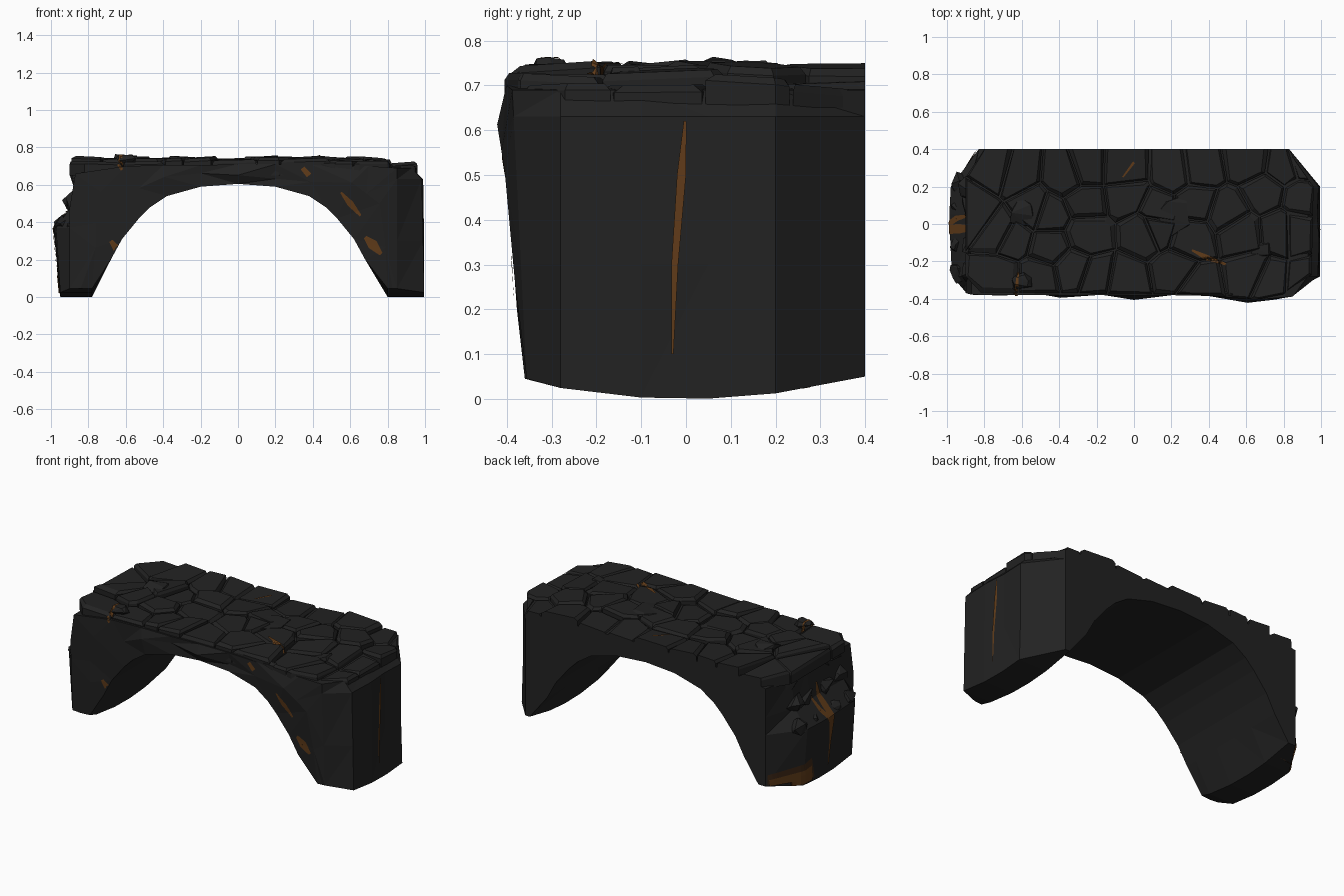
import bpy, bmesh, random
from mathutils import Vector
from mathutils.bvhtree import BVHTree

if "Cube" in bpy.data.objects:
    bpy.data.objects.remove(bpy.data.objects["Cube"])

random.seed(11)
R = random.uniform


def material(name, col):
    m = bpy.data.materials.new(name)
    m.diffuse_color = (*col, 1)
    m.use_nodes = True
    m.node_tree.nodes["Principled BSDF"].inputs["Base Color"].default_value = m.diffuse_color
    return m


ROCK = material("charcoal_rock", (0.016, 0.016, 0.016))
RUST = material("rust_vein", (0.12, 0.045, 0.010))
DARK = material("dark_rust", (0.045, 0.020, 0.008))


def finish(bm, name, mat):
    me = bpy.data.meshes.new(name)
    bm.to_mesh(me)
    me.materials.append(mat)
    ob = bpy.data.objects.new(name, me)
    bpy.context.collection.objects.link(ob)
    return ob


# ---- arch body: paired outer / inner profile points, lofted along y ----
OUTER = [(-.95, .02), (-.99, .37), (-.90, .48), (-.87, .66), (-.6, .70), (-.4, .705), (-.2, .705), (0, .71),
         (.2, .71), (.4, .705), (.7, .70), (.93, .69), (.99, .63), (.995, .3), (.995, .02)]
INNER = [(-.78, .03), (-.68, .2), (-.62, .31), (-.53, .42), (-.47, .48), (-.38, .54), (-.2, .59), (0, .605),
         (.2, .59), (.38, .54), (.47, .48), (.53, .42), (.62, .31), (.68, .2), (.80, .02)]
# station y, left limit, right limit (corners are chamfered in plan)
STATIONS = [(-.38, .90, .85), (-.28, .98, 1), (-.1, 1, 1), (.05, 1, 1), (.2, .99, 1), (.4, .83, .83)]
N = len(OUTER)


def place(x, z, y, lim_l, lim_r):
    x = max(-lim_l, min(lim_r, x))
    if z < .05:
        z = .05 * (abs(y) / .4) ** 2
    if y == -.38:                                  # leaning, bulging front
        y = -.345 - .035 * z / .7 - .025 * max(0, 1 - abs(x - .65) / .3)
    return Vector((x, y, z))


bm = bmesh.new()
outer, inner = [], []
for y, l, r in STATIONS:
    outer.append([bm.verts.new(place(x, z, y, l, r)) for x, z in OUTER])
    inner.append([bm.verts.new(place(x, z, y, l, r)) for x, z in INNER])
for j in range(len(STATIONS) - 1):
    for row in (outer, inner):
        for i in range(N - 1):
            bm.faces.new((row[j][i], row[j][i + 1], row[j + 1][i + 1], row[j + 1][i]))
    for i in (0, N - 1):
        bm.faces.new((outer[j][i], inner[j][i], inner[j + 1][i], outer[j + 1][i]))
# front is broken into facets by a jittered middle row, back is a flat cut
mid = []
for a, b in zip(outer[0], inner[0]):
    p = a.co.lerp(b.co, R(.35, .65))
    mid.append(bm.verts.new(p + Vector((0, R(-.03, .012), 0))))
for a, b in ((outer[0], mid), (mid, inner[0]), (outer[-1], inner[-1])):
    for i in range(N - 1):
        bm.faces.new((a[i], a[i + 1], b[i + 1], b[i]))
for i in (0, N - 1):
    bm.faces.new((outer[0][i], mid[i], inner[0][i]))
# roughen the ends a little
for row in outer[1:-1]:
    for v in row[1:3] + row[12:14]:
        v.co.x *= R(.985, 1.0)
bmesh.ops.recalc_face_normals(bm, faces=bm.faces)
bmesh.ops.triangulate(bm, faces=bm.faces)
finish(bm, "arch_body", ROCK)
solid = bm.copy()                                   # collects rock for vein projection


def add_to_solid(b):
    me = bpy.data.meshes.new("tmp")
    b.to_mesh(me)
    solid.from_mesh(me)
    bpy.data.meshes.remove(me)


# ---- cracked slabs on the top: cells around scattered seeds ----
def clip(poly, p, n):
    out = []
    for a, b in zip(poly, poly[1:] + poly[:1]):
        da, db = (a - p).dot(n), (b - p).dot(n)
        if da <= 0:
            out.append(a)
        if da * db < 0:
            out.append(a.lerp(b, da / (da - db)))
    return out


BOUND = [Vector(p) for p in ((-.9, -.28), (-.82, -.365), (.3, -.375), (.65, -.405), (.8, -.375), (.95, -.27),
                             (.96, .2), (.82, .4), (-.8, .4), (-.9, .25))]
seeds = [Vector((-.87 + .2 * (i + R(.1, .9)) * .95, -.37 + .19 * (j + R(.15, .85)))) for i in range(10) for j in range(4)]
slabs = bmesh.new()
for s in seeds:
    poly = BOUND
    for o in seeds:
        if o is not s and poly:
            n = (o - s).normalized()
            poly = clip(poly, (s + o) / 2 - n * .004, n)
    if len(poly) < 3:
        continue
    c = sum(poly, Vector((0, 0))) / len(poly)
    h, tx, ty = .737 + R(-.014, .014) - .18 * max(0, abs(c.x) - .68), R(-.08, .08), R(-.08, .08)

    def top(p, k, dz):
        q = c.lerp(p, k)
        q.y = p.y if p.y > .395 else q.y
        return slabs.verts.new((q.x, q.y, h + tx * (q.x - c.x) + ty * (q.y - c.y) + dz))
    rings = [[slabs.verts.new((p.x, p.y, .65)) for p in poly], [top(p, 1, -.016) for p in poly],
             [top(p, R(.78, .93), 0) for p in poly]]
    m = len(poly)
    for a, b in zip(rings, rings[1:]):
        for i in range(m):
            slabs.faces.new((a[i], a[(i + 1) % m], b[(i + 1) % m], b[i]))
    slabs.faces.new(rings[-1])
    slabs.faces.new(rings[0][::-1])
bmesh.ops.recalc_face_normals(slabs, faces=slabs.faces)
finish(slabs, "top_slabs", ROCK)
add_to_solid(slabs)


# ---- loose angular rocks: convex hulls of jittered points ----
def rock(b, centre, size):
    pts = []
    for _ in range(13):
        d = Vector((R(-1, 1), R(-1, 1), R(-1, 1))).normalized()
        pts.append(b.verts.new([centre[k] + d[k] * size[k] * R(.85, 1.1) for k in range(3)]))
    res = bmesh.ops.convex_hull(b, input=pts)
    bmesh.ops.delete(b, geom=[v for v in set(res["geom_interior"] + res["geom_unused"])
                              if isinstance(v, bmesh.types.BMVert)], context='VERTS')


ends = bmesh.new()
for y in (-.24, -.12, .08, .2):                      # stepped crumbling left end
    rock(ends, (-.83, y, .63), (.075, .075, .055))
    rock(ends, (-.87, y + R(-.02, .02), .51), (.07, .075, .06))
    rock(ends, (-.93, y + R(-.02, .02), .38), (.055, .07, .06))
for p, s in (((-.60, .05, .74), (.07, .09, .035)), ((.22, .05, .735), (.11, .12, .022)),
             ((.68, -.14, .725), (.06, .06, .03)), ((-.60, -.31, .735), (.06, .05, .035)),
             ((-.35, -.34, .67), (.06, .035, .05)), ((-.78, -.335, .62), (.09, .035, .06)),
             ((-.72, -.345, .47), (.07, .04, .08)), ((.50, -.375, .70), (.08, .025, .03)),
             ((-.85, -.325, .38), (.09, .045, .08)), ((.1, -.355, .69), (.08, .025, .04))):
    rock(ends, p, s)
bmesh.ops.recalc_face_normals(ends, faces=ends.faces)
finish(ends, "loose_rocks", ROCK)
add_to_solid(ends)

# ---- rust veins: ribbons projected on the rock along a direction ----
tree = BVHTree.FromBMesh(solid)


def vein(name, path, direction, mat=RUST, lift=.005):
    """path: (x, y, z, width) points; the ribbon follows the surface."""
    d = Vector(direction).normalized()
    b = bmesh.new()
    prev = None
    for p, q in zip(path, path[1:]):
        t = (Vector(q[:3]) - Vector(p[:3])).normalized()
        side = t.cross(d).normalized()
        for k in range(9):
            f = k / 8
            c = Vector(p[:3]).lerp(Vector(q[:3]), f)
            w = p[3] + (q[3] - p[3]) * f
            row = []
            for u in (-.5, -.17, .17, .5):
                o = c + side * w * u
                hit = tree.ray_cast(o - d * 1.0, d)[0]
                row.append(b.verts.new(hit - d * lift) if hit else None)
            if prev:
                for i in range(3):
                    quad = (prev[i], prev[i + 1], row[i + 1], row[i])
                    if all(quad) and max((v.co - quad[0].co).length for v in quad) < .15:
                        b.faces.new(quad)
            prev = row
    bmesh.ops.recalc_face_normals(b, faces=b.faces)
    if sum((f.normal.dot(d) * f.calc_area() for f in b.faces)) > 0:
        bmesh.ops.reverse_faces(b, faces=b.faces)
    finish(b, name, mat)


FRONT, DOWN = (0, 1, 0), (0, 0, -1)
vein("right_crack", [(1, -.03, .1, .004), (1, -.025, .3, .015), (1, -.01, .5, .02), (1, -.002, .62, .006)], (-1, 0, 0))
vein("left_crack", [(-1, -.03, .06, .008), (-1, -.03, .2, .018), (-1, -.03, .33, .05), (-.9, -.025, .44, .05),
                    (-.9, -.02, .56, .015)], (1, 0, 0))
vein("left_branch", [(-1, -.02, .34, .03), (-1, .03, .42, .03), (-.9, .05, .52, .008)], (1, 0, 0))
vein("foot_stain_rim", [(-.85, .40, .075, .09), (-.97, .20, .085, .13), (-.98, .13, .10, .14)], (1, -.6, 0), DARK, .004)
vein("foot_stain", [(-.85, .39, .06, .06), (-.97, .20, .065, .09), (-.98, .14, .07, .1)], (1, -.6, 0), RUST, .008)
vein("front_vein_upper", [(.55, 0, .56, .01), (.60, 0, .50, .035), (.655, 0, .435, .012)], FRONT)
vein("front_vein_lower", [(.68, 0, .32, .02), (.72, 0, .28, .055), (.765, 0, .23, .02)], FRONT)
vein("front_vein_small", [(.345, 0, .69, .025), (.38, 0, .65, .03)], FRONT)
vein("front_vein_left", [(-.68, 0, .30, .02), (-.65, 0, .26, .04)], FRONT)
vein("front_vein_top_left", [(-.64, 0, .71, .015), (-.62, 0, .68, .015)], FRONT)
vein("top_vein_right", [(.31, -.14, .8, .01), (.39, -.18, .8, .03), (.49, -.215, .8, .012)], DOWN)
vein("top_vein_middle", [(-.06, .25, .8, .008), (0, .33, .8, .014)], DOWN)
vein("top_vein_left", [(-.63, -.36, .8, .02), (-.62, -.26, .8, .01)], DOWN)
solid.free()
